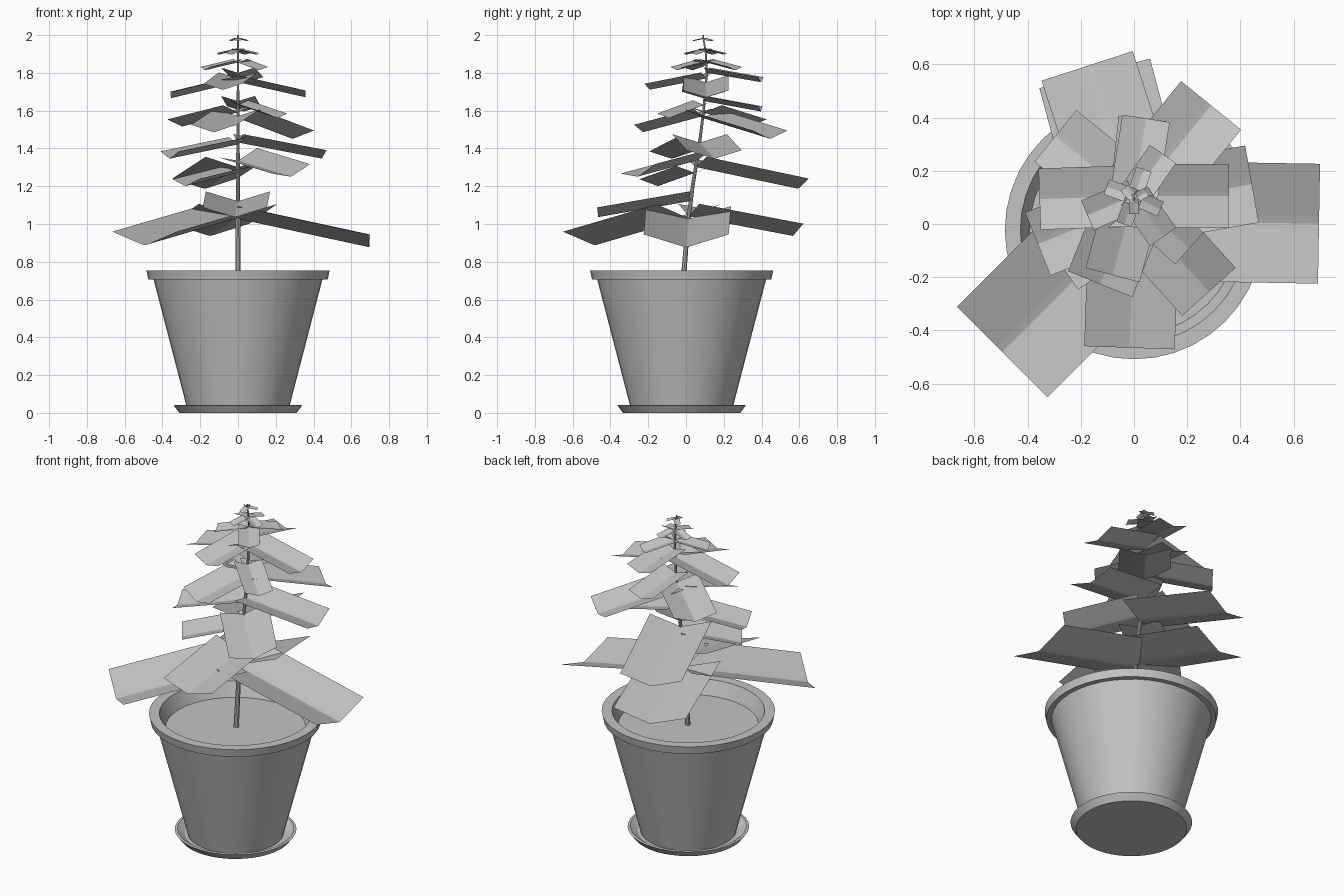
import bpy, bmesh, math
from mathutils import Vector

if "Cube" in bpy.data.objects:
    bpy.data.objects.remove(bpy.data.objects["Cube"])

# One neutral grey for the whole plant
grey = bpy.data.materials.new("neutral_grey")
grey.use_nodes = True
colour = (0.55, 0.55, 0.55, 1)
grey.diffuse_color = colour
grey.node_tree.nodes["Principled BSDF"].inputs["Base Color"].default_value = colour


def finish(bm, name, smooth=False):
    mesh = bpy.data.meshes.new(name)
    bm.to_mesh(mesh)
    bm.free()
    mesh.materials.append(grey)
    obj = bpy.data.objects.new(name, mesh)
    bpy.context.collection.objects.link(obj)
    if smooth:
        bpy.ops.object.select_all(action="DESELECT")
        obj.select_set(True)
        bpy.context.view_layer.objects.active = obj
        bpy.ops.object.shade_smooth_by_angle(angle=math.radians(30))
    return obj


def rings(name, profile, sides):
    """Stack of circles (radius, z, centre y), capped at both ends."""
    bm = bmesh.new()
    loops = []
    for r, z, cy in profile:
        loops.append([bm.verts.new((r * math.cos(math.tau * i / sides),
                                    cy + r * math.sin(math.tau * i / sides), z))
                      for i in range(sides)])
    for a, b in zip(loops, loops[1:]):
        for i in range(sides):
            j = (i + 1) % sides
            bm.faces.new((a[i], a[j], b[j], b[i]))
    bm.faces.new(loops[0][::-1])
    bm.faces.new(loops[-1])
    return finish(bm, name, True)


# Saucer, pot with rim, and soil as the cap inside the rim
POT_Y = -0.023
saucer = [(0.31, 0), (0.34, 0.04), (0.325, 0.042), (0.285, 0.015)]
pot = [(0.267, 0.014), (0.447, 0.706), (0.475, 0.707), (0.485, 0.755),
       (0.427, 0.755), (0.392, 0.67)]
rings("saucer", [(r, z, POT_Y) for r, z in saucer], 40)
rings("pot_and_soil", [(r, z, POT_Y) for r, z in pot], 40)

# Leaning stem: height, sideways drift and thickness
stem = [(0.66, -0.018), (1.0, 0.01), (1.2, 0.035), (1.4, 0.068),
        (1.6, 0.093), (1.8, 0.11), (1.9, 0.105), (2.0, 0.09)]
rings("stem", [(0.015 - 0.008 * (z - 0.66), z, y) for z, y in stem], 10)


def stem_y(z):
    for (z0, y0), (z1, y1) in zip(stem, stem[1:]):
        if z <= z1:
            return y0 + (y1 - y0) * (z - z0) / (z1 - z0)
    return stem[-1][1]


def leaf(name, azimuth, length, half, base_z, tip_z, roll=0.0):
    """Folded strip running outward from the stem, edges raised."""
    a = math.radians(azimuth)
    out = Vector((math.cos(a), math.sin(a), 0))
    side = Vector((-out.y, out.x, 0))
    bm = bmesh.new()
    rows = []
    for d, z in ((0, base_z), (length, tip_z)):
        centre = out * d + Vector((0, stem_y(base_z), z))
        rows.append([bm.verts.new(centre + side * half * t
                                  + Vector((0, 0, half * lift + roll * t)))
                     for t, lift in ((-1, 0.31), (-0.12, 0.04), (0, 0.01),
                                     (0.12, 0.04), (1, 0.31))])
    for i in range(4):
        bm.faces.new((rows[0][i], rows[1][i], rows[1][i + 1], rows[0][i + 1]))
    return finish(bm, name)


# Lower, middle and upper leaves: azimuth, length, half width, base z, tip z, roll
big_leaves = [
    (225, 0.70, 0.24, 1.03, 0.885),
    (359, 0.695, 0.225, 1.025, 0.875),
    (105, 0.57, 0.215, 1.04, 0.935),
    (268, 0.49, 0.17, 1.12, 1.035),
    (108, 0.57, 0.18, 1.30, 1.185),
    (215, 0.34, 0.12, 1.27, 1.20),
    (312, 0.42, 0.135, 1.335, 1.25, 0.025),
]
middle_leaves = [
    (202, 0.39, 0.128, 1.42, 1.345),
    (10, 0.45, 0.147, 1.43, 1.345),
    (141, 0.38, 0.125, 1.59, 1.515),
    (248, 0.34, 0.13, 1.57, 1.485),
    (51, 0.46, 0.145, 1.56, 1.45),
    (318, 0.28, 0.08, 1.63, 1.56),
    (84, 0.30, 0.09, 1.65, 1.595),
]
top_leaves = [
    (182, 0.355, 0.115, 1.75, 1.665),
    (0, 0.357, 0.12, 1.75, 1.67),
    (81, 0.29, 0.09, 1.80, 1.75),
    (255, 0.31, 0.105, 1.77, 1.71),
]
for tier, leaves in (("lower", big_leaves), ("middle", middle_leaves), ("upper", top_leaves)):
    for n, spec in enumerate(leaves):
        leaf(f"{tier}_leaf_{n + 1}", *spec)

# Crown: small whorls shrinking towards the tip
for base, length, half, azimuths in ((1.855, 0.19, 0.06, (55, 203, 305)),
                                     (1.92, 0.11, 0.03, (70, 160, 250, 335)),
                                     (1.98, 0.055, 0.018, (30, 130, 270))):
    for az in azimuths:
        leaf(f"crown_leaf_{az}", az, length, half, base, base - 0.22 * length)
